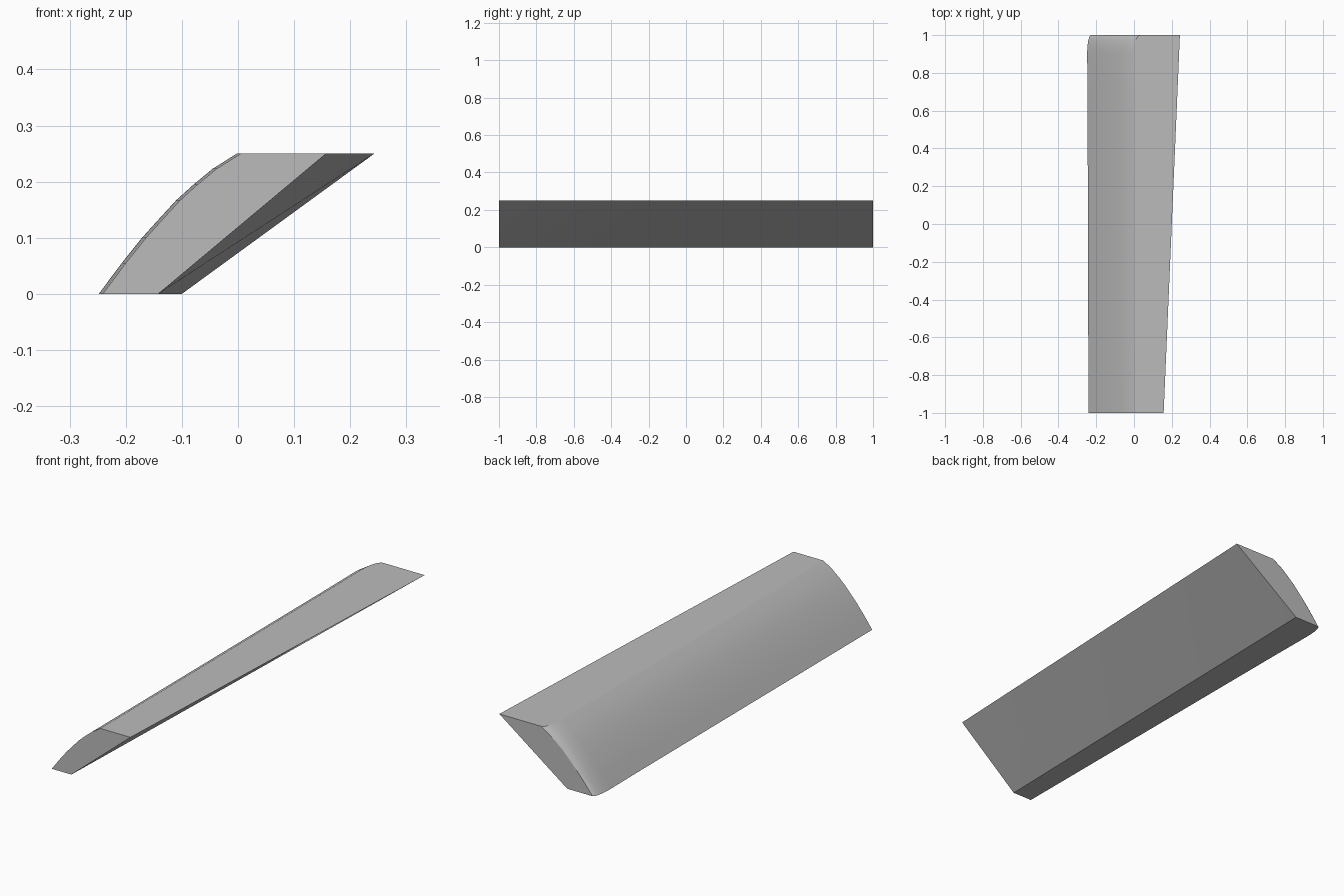
import bpy, bmesh, math

if "Cube" in bpy.data.objects:
    bpy.data.objects.remove(bpy.data.objects["Cube"])

gray = bpy.data.materials.new("light gray")
gray.diffuse_color = (0.5, 0.5, 0.5, 1)
gray.use_nodes = True
gray.node_tree.nodes["Principled BSDF"].inputs["Base Color"].default_value = gray.diffuse_color

H = 0.25
# curved left profile: (x, z) from bottom to top
CURVE = [(-0.241, 0), (-0.200, 0.055), (-0.164, 0.10), (-0.136, 0.131),
         (-0.103, 0.167), (-0.072, 0.195), (-0.038, 0.223), (0.005, H)]

# stations along the length: (y, sideways shift of the curved side)
stations = [(-1, 0.0), (0.7, -0.005), (0.9, -0.007)]
for i in range(1, 7):                      # rounded rear lip
    a = i / 6 * math.pi / 2
    stations.append((0.9 + 0.1 * math.sin(a), -0.007 + (1 - math.cos(a))))

bm = bmesh.new()
rings = []
for y, s in stations:
    ring = []
    for x, z in CURVE:
        if s > 0 or y > 0.9:               # lip recedes more towards the top
            x += -0.007 + (s + 0.007) * (0.02 + 0.015 * z / H)
        else:
            x += s
        ring.append(bm.verts.new((x, y, z)))
    rings.append(ring)

# straight right side corners
fb, ft = bm.verts.new((-0.142, -1, 0)), bm.verts.new((0.157, -1, H))
rb, rt = bm.verts.new((-0.100, 1, 0)), bm.verts.new((0.243, 1, H))

# curved side
for r0, r1 in zip(rings, rings[1:]):
    for j in range(len(CURVE) - 1):
        bm.faces.new((r0[j], r0[j + 1], r1[j + 1], r1[j]))
# ends, top, bottom and the two right triangles
bm.faces.new(rings[0] + [ft, fb])
bm.faces.new(rings[-1] + [rt, rb])
bm.faces.new([r[-1] for r in rings] + [rt, ft])
bm.faces.new([r[0] for r in rings] + [rb, fb])
bm.faces.new((fb, rt, ft))
bm.faces.new((fb, rb, rt))
bmesh.ops.recalc_face_normals(bm, faces=bm.faces)

mesh = bpy.data.meshes.new("slanted_block")
bm.to_mesh(mesh)
bm.free()
mesh.materials.append(gray)
block = bpy.data.objects.new("slanted_block", mesh)
bpy.context.collection.objects.link(block)
bpy.context.view_layer.objects.active = block
block.select_set(True)
bpy.ops.object.shade_smooth_by_angle(angle=math.radians(30))
